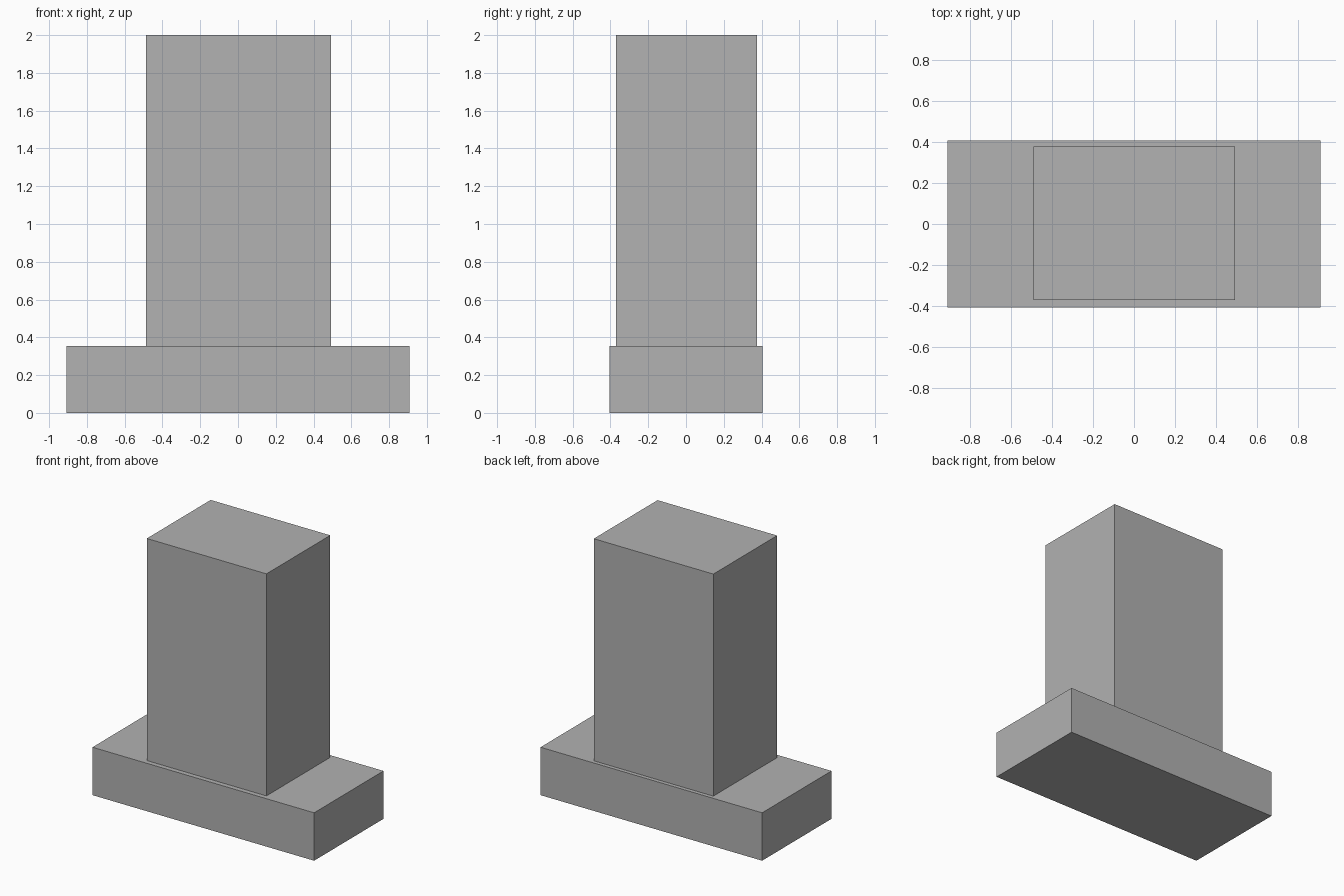
import bpy
import bmesh
from mathutils import Vector

if "Cube" in bpy.data.objects:
    bpy.data.objects.remove(bpy.data.objects["Cube"], do_unlink=True)

# Single plain grey
grey = bpy.data.materials.new("plain_grey")
grey.use_nodes = True
colour = (0.445, 0.445, 0.445, 1)
grey.diffuse_color = colour
grey.node_tree.nodes["Principled BSDF"].inputs["Base Color"].default_value = colour


def block(name, low, high):
    """Flat-shaded box between two opposite corners."""
    low, high = Vector(low), Vector(high)
    bm = bmesh.new()
    bmesh.ops.create_cube(bm, size=1)
    bmesh.ops.scale(bm, vec=high - low, verts=bm.verts)
    mesh = bpy.data.meshes.new(name)
    bm.to_mesh(mesh)
    bm.free()
    mesh.materials.append(grey)
    obj = bpy.data.objects.new(name, mesh)
    obj.location = (low + high) / 2
    bpy.context.collection.objects.link(obj)
    return obj


base_top = 0.355

# Wide low plinth
block("base", (-0.908, -0.406, 0), (0.908, 0.406, base_top))

# Tall block, slightly off centre on the plinth
block("upright_block", (-0.488, -0.37, base_top), (0.492, 0.377, 2))
